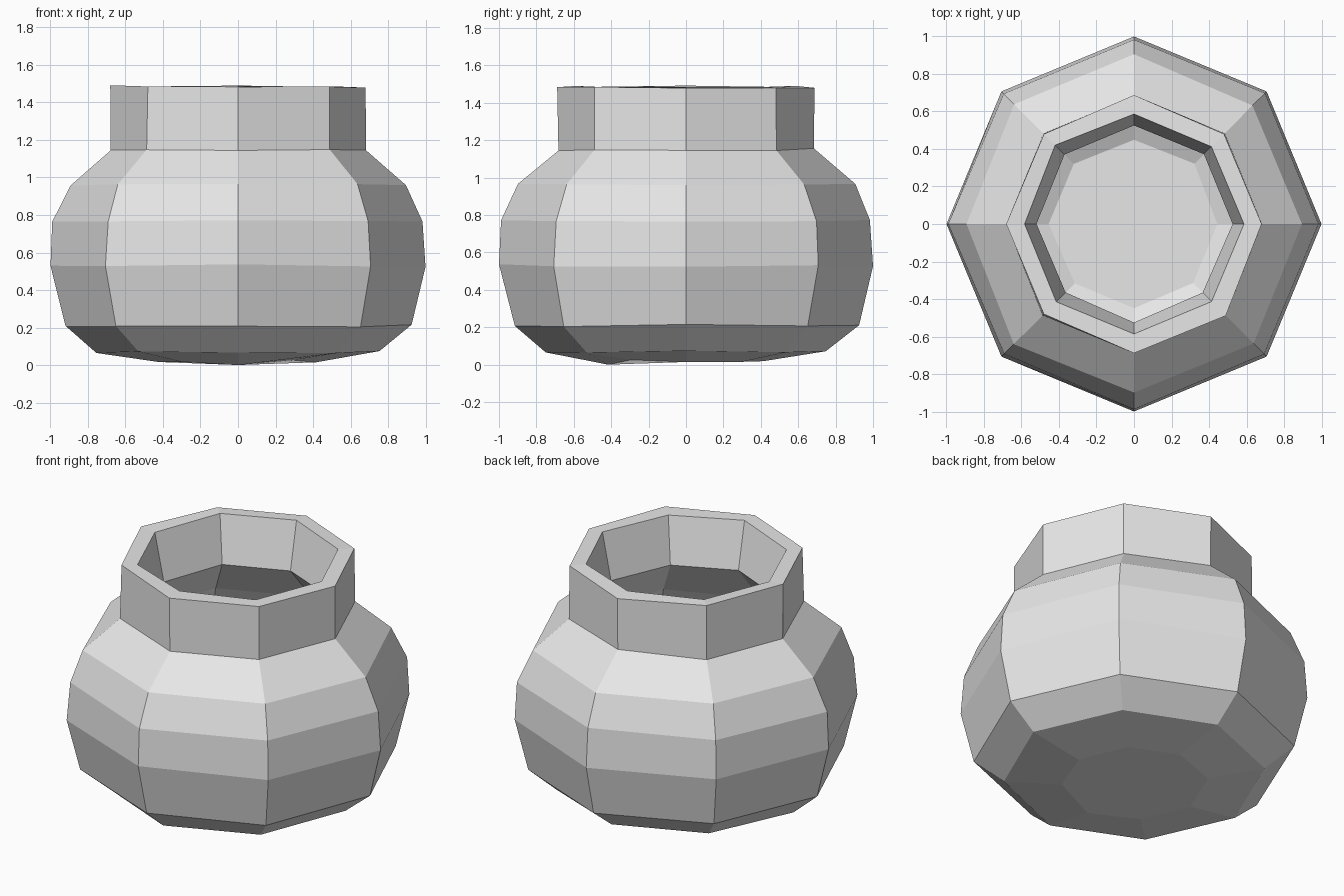
import bpy
import bmesh
import math
import random

SIDES = 8
random.seed(4)

cube = bpy.data.objects.get("Cube")
if cube:
    bpy.data.objects.remove(cube, do_unlink=True)

# Plain grey clay
clay = bpy.data.materials.new("grey_clay")
clay.use_nodes = True
colour = (0.8, 0.8, 0.8, 1)
clay.diffuse_color = colour
clay.node_tree.nodes["Principled BSDF"].inputs["Base Color"].default_value = colour

# Profile as (radius, height): underside, belly, neck, then down the hollow
outside = [(0.42, 0.02), (0.75, 0.07), (0.92, 0.21), (1.0, 0.53),
           (0.985, 0.77), (0.9, 0.96), (0.685, 1.15), (0.685, 1.485)]
inside = [(0.59, 1.485), (0.52, 1.19), (0.74, 0.94), (0.84, 0.76),
          (0.85, 0.54), (0.75, 0.28), (0.45, 0.15)]


def wobble(amount=0.007):
    return random.uniform(-amount, amount)


def add_ring(bm, radius, height):
    """One eight-sided ring with a slight hand-formed unevenness."""
    ring = []
    for i in range(SIDES):
        angle = math.tau * i / SIDES
        r = radius if radius == 1.0 else radius + wobble()
        ring.append(bm.verts.new((r * math.cos(angle), r * math.sin(angle),
                                  height + wobble())))
    return ring


bm = bmesh.new()
rings = [add_ring(bm, r, z) for r, z in outside + inside]

# Walls between neighbouring rings
for low, high in zip(rings, rings[1:]):
    for i in range(SIDES):
        j = (i + 1) % SIDES
        bm.faces.new((low[i], low[j], high[j], high[i]))

# Underside and inner floor
rings[0][6].co.z = 0.0
bm.faces.new(list(reversed(rings[0])))
bm.faces.new(rings[-1])
bmesh.ops.recalc_face_normals(bm, faces=bm.faces)

mesh = bpy.data.meshes.new("clay_pot")
bm.to_mesh(mesh)
bm.free()
mesh.materials.append(clay)
pot = bpy.data.objects.new("clay_pot", mesh)
bpy.context.collection.objects.link(pot)
